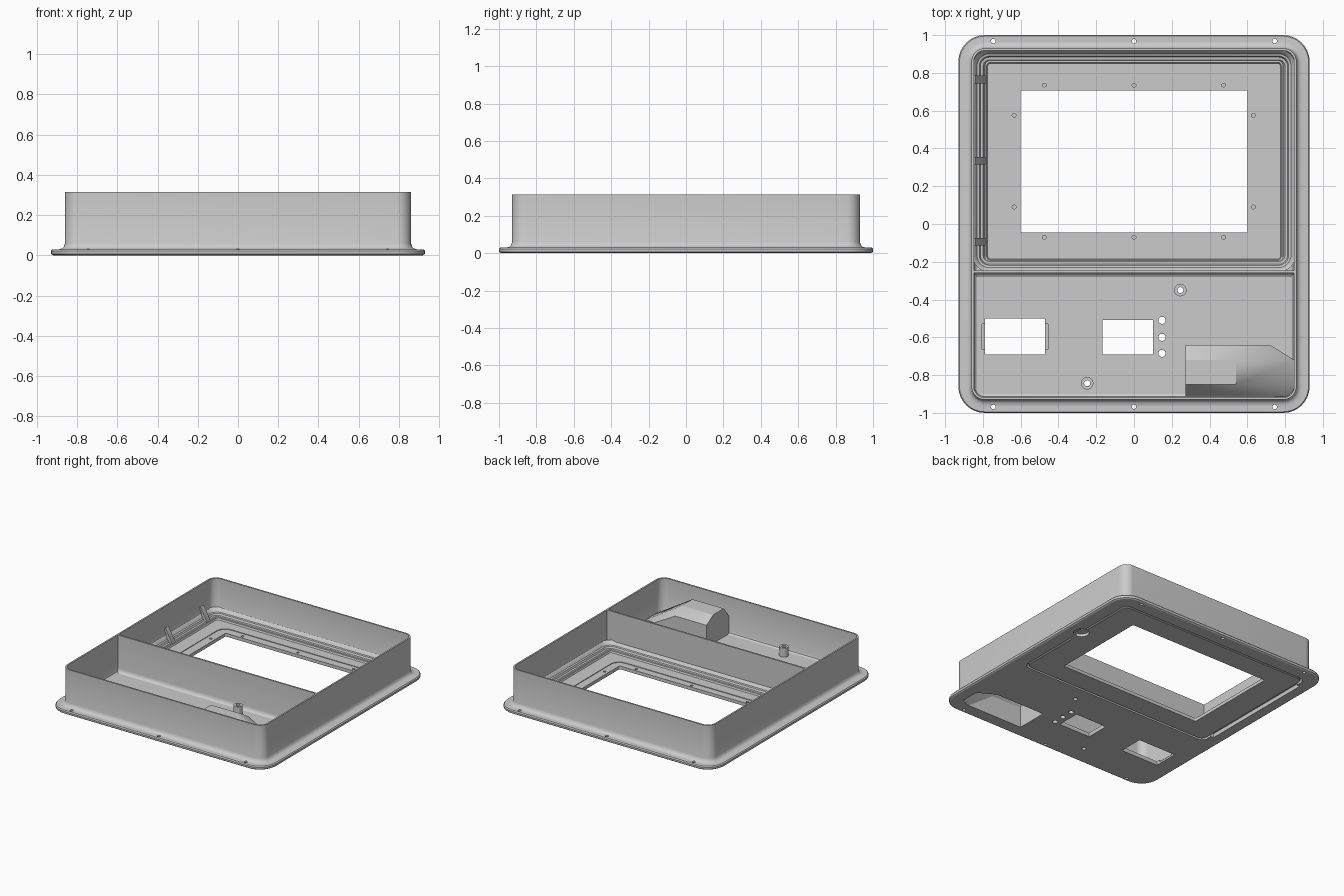
import bpy, bmesh, math
from mathutils import Vector

if "Cube" in bpy.data.objects:
    bpy.data.objects.remove(bpy.data.objects["Cube"])

grey = bpy.data.materials.new("plain_grey")
grey.diffuse_color = (0.6, 0.6, 0.6, 1)
grey.use_nodes = True
grey.node_tree.nodes["Principled BSDF"].inputs["Base Color"].default_value = grey.diffuse_color
FLOOR = 0.03


def make(name, bm):
    bmesh.ops.recalc_face_normals(bm, faces=bm.faces)
    me = bpy.data.meshes.new(name)
    bm.to_mesh(me)
    bm.free()
    me.materials.append(grey)
    ob = bpy.data.objects.new(name, me)
    bpy.context.collection.objects.link(ob)
    return ob


def outline(x0, x1, y0, y1, r, n=8):
    """Rounded rectangle, counter-clockwise."""
    pts = []
    for cx, cy, a in ((x1 - r, y1 - r, 0), (x0 + r, y1 - r, 90),
                      (x0 + r, y0 + r, 180), (x1 - r, y0 + r, 270)):
        for i in range(n + 1):
            t = math.radians(a + 90 * i / n)
            pts.append((cx + r * math.cos(t), cy + r * math.sin(t)))
    return pts


def loft(name, rect, profile, ring=False):
    """Sweep (inset, z) steps around a rounded rectangle; ring joins last to first."""
    x0, x1, y0, y1, r = rect
    bm = bmesh.new()
    rows = []
    for d, z in profile:
        pts = outline(x0 + d, x1 - d, y0 + d, y1 - d, max(r - d, 0.008))
        rows.append([bm.verts.new((x, y, z)) for x, y in pts])
    pairs = list(zip(rows, rows[1:]))
    if ring:
        pairs.append((rows[-1], rows[0]))
    for a, b in pairs:
        for i in range(len(a)):
            j = (i + 1) % len(a)
            bm.faces.new((a[i], a[j], b[j], b[i]))
    if not ring:
        bm.faces.new(rows[0])
        bm.faces.new(rows[-1])
    return make(name, bm)


def box(name, x0, x1, y0, y1, z0, z1):
    bm = bmesh.new()
    bmesh.ops.create_cube(bm, size=1)
    for v in bm.verts:
        v.co = ((x0 + x1) / 2 + v.co.x * (x1 - x0), (y0 + y1) / 2 + v.co.y * (y1 - y0),
                (z0 + z1) / 2 + v.co.z * (z1 - z0))
    return make(name, bm)


def cylinder(name, x, y, r, z0, z1, n=24):
    bm = bmesh.new()
    bmesh.ops.create_cone(bm, cap_ends=True, segments=n, radius1=r, radius2=r, depth=z1 - z0)
    bmesh.ops.translate(bm, vec=(x, y, (z0 + z1) / 2), verts=bm.verts)
    return make(name, bm)


def hull(name, pts):
    bm = bmesh.new()
    for p in pts:
        bm.verts.new(p)
    bmesh.ops.convex_hull(bm, input=bm.verts)
    bmesh.ops.dissolve_limit(bm, angle_limit=0.02, verts=bm.verts, edges=bm.edges)
    return make(name, bm)


def cut(target, cutter, keep=False):
    cutter.hide_render = True
    m = target.modifiers.new("cut", 'BOOLEAN')
    m.operation, m.solver, m.object = 'DIFFERENCE', 'EXACT', cutter
    bpy.context.view_layer.objects.active = target
    bpy.ops.object.modifier_apply(modifier=m.name)
    if not keep:
        bpy.data.objects.remove(cutter)


# Tub: flange with rounded edge, fillet, outer walls and floor
tub = loft("flanged_tub", (-0.93, 0.93, -1, 1, 0.14),
           [(0.012, 0), (0.002, 0.006), (0, 0.012), (0, 0.022), (0.006, FLOOR), (0.04, FLOOR),
            (0.055, 0.034), (0.064, 0.042), (0.07, 0.06), (0.07, 0.315), (0.082, 0.315),
            (0.082, 0.05), (0.087, 0.038), (0.1, FLOOR)])

# Door opening, gap by the hinges and the finger scoop
cut(tub, loft("opening", (-0.82, 0.82, -0.225, 0.89, 0.05), [(0, -0.1), (0, 0.1)]))
cut(tub, box("hinge_gap", -0.845, -0.81, -0.14, 0.8, -0.1, 0.031))
scoop = cylinder("scoop", 0.81, 0.39, 0.055, -0.02, 0.022)
cut(tub, scoop, True)

# Lower panel openings
cut(tub, box("slot", -0.79, -0.47, -0.69, -0.50, -0.1, 0.1))
cut(tub, box("slot_clip", -0.805, -0.455, -0.665, -0.53, 0.015, 0.1))
cut(tub, box("button_window", -0.168, 0.1, -0.69, -0.508, -0.1, 0.1))
for y in (-0.51, -0.6, -0.685):
    cut(tub, cylinder("small_hole", 0.148, y, 0.019, -0.1, 0.1))
for x in (-0.745, 0, 0.745):
    for y in (-0.968, 0.968):
        cut(tub, cylinder("flange_hole", x, y, 0.012, -0.1, 0.1, 16))

# Screw bosses with through holes
for x, y in ((0.245, -0.35), (-0.248, -0.843)):
    boss = cylinder("screw_boss", x, y, 0.033, 0.025, 0.1)
    bore = cylinder("bore", x, y, 0.016, -0.1, 0.2)
    cut(boss, bore, True)
    cut(tub, bore)

# Dividing wall with flared foot on the lower side
bm = bmesh.new()
prof = [(-0.285, 0.028), (-0.27, 0.034), (-0.262, 0.044), (-0.259, 0.06), (-0.259, 0.315),
        (-0.246, 0.315), (-0.246, 0.028)]
ends = [[bm.verts.new((x, y, z)) for y, z in prof] for x in (-0.853, 0.853)]
for i in range(len(prof)):
    j = (i + 1) % len(prof)
    bm.faces.new((ends[0][i], ends[0][j], ends[1][j], ends[1][i]))
for e in ends:
    bm.faces.new(e)
make("dividing_wall", bm)

# Stepped lip around the door
loft("door_frame_lip", (-0.855, 0.855, -0.255, 0.925, 0.09),
     [(0, 0.03), (0, 0.095), (0.012, 0.085), (0.024, 0.065), (0.036, 0.062), (0.042, 0.048),
      (0.056, 0.046), (0.064, 0.032)], ring=True)

# Door panel with window, bezel recess and screw holes
door = loft("door_panel", (-0.807, 0.807, -0.213, 0.878, 0.045),
            [(0.004, 0), (0, 0.004), (0, FLOOR)])
cut(door, loft("bezel", (-0.67, 0.665, -0.102, 0.77, 0.07), [(0, 0.025), (0, 0.1)]))
cut(door, loft("window", (-0.602, 0.602, -0.046, 0.708, 0.009), [(0, -0.1), (0, 0.1)]))
cut(door, scoop)
spots = [(x, y) for x in (-0.475, 0, 0.475) for y in (-0.07, 0.735)]
spots += [(x, y) for x in (-0.635, 0.632) for y in (0.09, 0.575)]
for x, y in spots:
    cut(door, cylinder("bezel_hole", x, y, 0.01, 0.008, 0.1, 16))
loft("door_rim", (-0.79, 0.79, -0.2, 0.866, 0.03),
     [(0, 0.028), (0, 0.042), (0.01, 0.042), (0.016, 0.028)], ring=True)

# Slanted hinge arms
for y in (0.765, 0.335, -0.095):
    hull("hinge_arm", [(x, y + s, z) for s in (-0.02, 0.02) for x, z in
                       ((-0.785, 0.028), (-0.785, 0.045), (-0.842, 0.15),
                        (-0.852, 0.145), (-0.815, 0.028))])


# Faceted coin tray housing, hollow from below
def tray(name, t, base):
    x0, x1, ya, yb = 0.272 + t, 0.848 - t, -0.64 - t, -0.912 + t
    plan = [(x0, ya), (0.72 - t, ya), (x1, -0.72 - t / 2), (x1, yb), (x0, yb)]
    pts = [(x, y, base) for x, y in plan]
    pts += [(x, y, 0.25 - t) for x in (x0, 0.54) for y in (-0.72, -0.85)]
    pts += [(x0, ya, 0.2 - t), (0.54, ya, 0.2 - t), (x0, yb, 0.17 - t), (0.54, yb, 0.17 - t),
            (0.72 - t, ya, 0.1 - t), (x1, -0.72 - t / 2, 0.06 - t), (x1, -0.85, 0.06 - t)]
    return hull(name, pts)


housing = tray("coin_tray_housing", 0, 0.025)
hollow = tray("hollow", 0.014, -0.05)
cut(tub, hollow, True)
cut(housing, hollow)
bm = bmesh.new()
bmesh.ops.create_cone(bm, cap_ends=True, segments=20, radius1=0.022, radius2=0.022, depth=0.06)
for v in bm.verts:
    v.co = Vector((0.275 + v.co.z, -0.785 + v.co.y, 0.16 + v.co.x))
cut(housing, make("cable_hole", bm))

# Smooth curved areas, keep hard edges
for ob in bpy.context.collection.objects:
    ob.select_set(True)
bpy.context.view_layer.objects.active = tub
bpy.ops.object.shade_smooth_by_angle(angle=math.radians(30))
